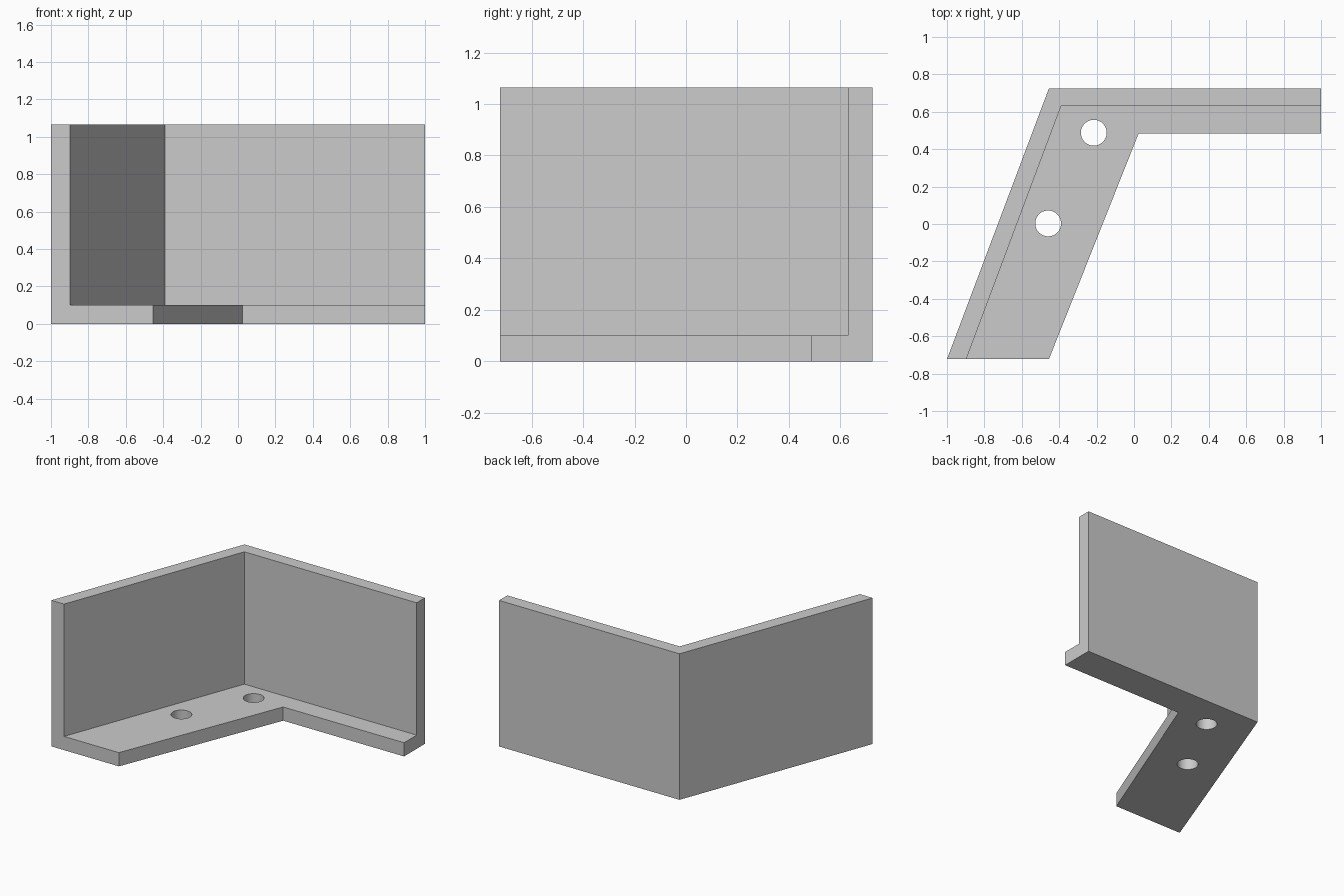
import bpy, bmesh, math

HEIGHT, FLOOR = 1.065, 0.10

cube = bpy.data.objects.get("Cube")
if cube:
    bpy.data.objects.remove(cube, do_unlink=True)

grey = bpy.data.materials.new("light grey")
grey.use_nodes = True
colour = (0.6, 0.6, 0.6, 1)
grey.diffuse_color = colour
grey.node_tree.nodes["Principled BSDF"].inputs["Base Color"].default_value = colour

# Plan outlines: back edge, inner wall line and front edge of the floor flange
outer = [(-1, -0.723), (-0.455, 0.725), (1, 0.725)]
inner = [(-0.897, -0.723), (-0.39, 0.63), (1, 0.63)]
front = [(-0.455, -0.723), (0.025, 0.485), (1, 0.485)]


def raise_faces(bm, faces, height):
    """Extrude a face region upward and return the new top faces."""
    geom = bmesh.ops.extrude_face_region(bm, geom=faces)["geom"]
    verts = [g for g in geom if isinstance(g, bmesh.types.BMVert)]
    bmesh.ops.translate(bm, verts=verts, vec=(0, 0, height))
    return [g for g in geom if isinstance(g, bmesh.types.BMFace)]


# Angled bracket: floor raised first, then the wall strip on top of it
bm = bmesh.new()
rows = [[bm.verts.new((x, y, 0)) for x, y in line] for line in (outer, inner, front)]
base = [bm.faces.new(a + b[::-1]) for a, b in zip(rows, rows[1:])]
tops = raise_faces(bm, base, FLOOR)
wall_top = max(tops, key=lambda f: f.calc_center_median().y)
raise_faces(bm, [wall_top], HEIGHT - FLOOR)
# Remove the strip face left under the wall
hidden = [f for f in bm.faces if abs(f.normal.z) > 0.9
          and any(len(e.link_faces) > 2 for e in f.edges)
          and all(abs(v.co.z - FLOOR) < 1e-4 for v in f.verts) and len(f.verts) == 6
          and all(len(e.link_faces) > 2 for e in f.edges)]
if hidden:
    bmesh.ops.delete(bm, geom=hidden, context="FACES_ONLY")
bmesh.ops.recalc_face_normals(bm, faces=bm.faces)
bmesh.ops.dissolve_limit(bm, angle_limit=math.radians(1), verts=bm.verts, edges=bm.edges)
bmesh.ops.recalc_face_normals(bm, faces=bm.faces)
mesh = bpy.data.meshes.new("angled_bracket")
bm.to_mesh(mesh)
bm.free()
mesh.materials.append(grey)
bracket = bpy.data.objects.new("angled_bracket", mesh)
bpy.context.collection.objects.link(bracket)

# Two screw holes through the floor
for x, y in [(-0.215, 0.488), (-0.459, 0.003)]:
    bpy.ops.mesh.primitive_cylinder_add(vertices=48, radius=0.069, depth=0.4, location=(x, y, 0))
    cutter = bpy.context.object
    cutter.name = "hole_cutter"
    cutter.hide_render = True
    cutter.data.materials.append(grey)
    mod = bracket.modifiers.new("hole", "BOOLEAN")
    mod.operation, mod.solver, mod.object = "DIFFERENCE", "EXACT", cutter
    bpy.ops.object.select_all(action="DESELECT")
    bracket.select_set(True)
    bpy.context.view_layer.objects.active = bracket
    bpy.ops.object.modifier_apply(modifier=mod.name)
    bpy.data.objects.remove(cutter, do_unlink=True)

bpy.ops.object.shade_smooth_by_angle(angle=math.radians(30))
